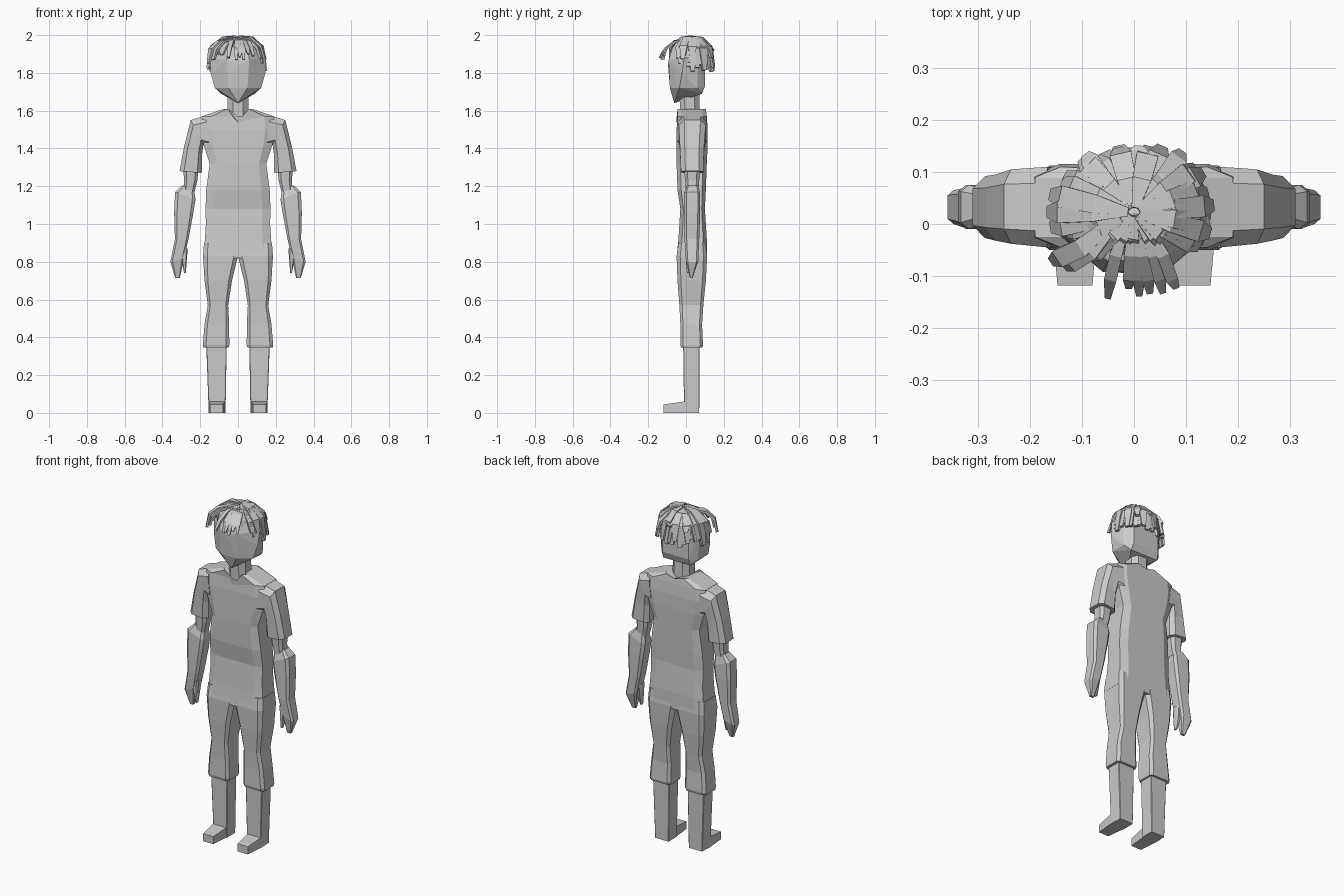
import bpy, bmesh, math, random
from mathutils import Vector

if "Cube" in bpy.data.objects:
    bpy.data.objects.remove(bpy.data.objects["Cube"])

random.seed(4)
grey = bpy.data.materials.new("plain_grey")
grey.diffuse_color = (0.6, 0.6, 0.6, 1)
grey.use_nodes = True
grey.node_tree.nodes["Principled BSDF"].inputs["Base Color"].default_value = grey.diffuse_color


def finish(name, bm, mirror=False):
    bmesh.ops.recalc_face_normals(bm, faces=bm.faces)
    me = bpy.data.meshes.new(name)
    bm.to_mesh(me)
    bm.free()
    me.materials.append(grey)
    ob = bpy.data.objects.new(name, me)
    bpy.context.collection.objects.link(ob)
    if mirror:
        ob.modifiers.new("mirror", 'MIRROR').use_mirror_merge = False
    return ob


def add_loft(bm, rings):
    loops = [[bm.verts.new(p) for p in r] for r in rings]
    n = len(loops[0])
    for a, b in zip(loops, loops[1:]):
        for i in range(n):
            j = (i + 1) % n
            bm.faces.new((a[i], a[j], b[j], b[i]))
    bm.faces.new(loops[0][::-1])
    bm.faces.new(loops[-1])
    return loops


def ring(outer, inner, y0, y1, c=0.2):
    """Bevelled rectangle between an outer and an inner (x, z) point."""
    shape = [(0, c), (0, 1 - c), (c, 1), (.5, 1), (1 - c, 1),
             (1, 1 - c), (1, c), (1 - c, 0), (.5, 0), (c, 0)]
    return [Vector((outer[0] + (inner[0] - outer[0]) * t,
                    y0 + (y1 - y0) * v,
                    outer[1] + (inner[1] - outer[1]) * t)) for t, v in shape]


def limb(name, sections, c=0.2):
    bm = bmesh.new()
    add_loft(bm, [ring(o, i, y0, y1, c) for o, i, y0, y1 in sections])
    return finish(name, bm, True)


def hull(name, pts):
    bm = bmesh.new()
    for p in pts:
        bm.verts.new(p)
    bmesh.ops.convex_hull(bm, input=bm.verts[:])
    return finish(name, bm)


# Torso: half width by height, with a V neckline on the last ring
bm = bmesh.new()
body = [(.82, .185, -.05, .11), (.92, .175, -.04, .11), (1.0, .17, -.035, .105),
        (1.08, .172, -.03, .10), (1.18, .168, -.045, .105), (1.32, .15, -.05, .11),
        (1.42, .182, -.05, .115), (1.5, .195, -.05, .115), (1.57, .19, -.045, .11),
        (1.61, .075, -.045, .105)]
loops = add_loft(bm, [ring((w, z), (-w, z), y0, y1, .13) for z, w, y0, y1 in body])
loops[-1][8].co.z = 1.54
loops[-1][8].co.y = -.052
loops[-1][3].co.z = 1.595
top = [f for f in bm.faces if len(f.verts) > 4 and f.calc_center_median().z > 1.5]
bmesh.ops.triangulate(bm, faces=top)
finish("torso", bm)

# Sleeves
limb("sleeve", [((.17, 1.575), (.15, 1.40), -.045, .11),
                ((.25, 1.55), (.183, 1.42), -.038, .105),
                ((.285, 1.41), (.19, 1.37), -.032, .095),
                ((.31, 1.28), (.192, 1.27), -.027, .092)])

# Upper arm stub, forearm with fingers, thumb
limb("upper_arm", [((.29, 1.29), (.21, 1.29), -.01, .075),
                   ((.285, 1.23), (.215, 1.23), -.005, .07),
                   ((.29, 1.17), (.23, 1.17), 0, .065)])
limb("forearm", [((.295, 1.205), (.235, 1.19), .005, .065),
                 ((.333, 1.17), (.225, 1.13), -.01, .075),
                 ((.338, 1.06), (.236, 1.06), -.01, .075),
                 ((.334, .92), (.262, .92), -.008, .07),
                 ((.358, .80), (.285, .82), 0, .065),
                 ((.332, .715), (.308, .715), .02, .035)], .15)
limb("thumb", [((.305, .87), (.266, .87), 0, .05),
               ((.296, .80), (.272, .80), 0, .04),
               ((.286, .74), (.276, .74), .005, .025)])

# Trouser legs
limb("trouser_leg", [((.18, .90), (.0, .90), -.04, .105),
                     ((.185, .83), (.0, .83), -.05, .112),
                     ((.177, .70), (.032, .70), -.045, .105),
                     ((.16, .57), (.052, .57), -.035, .092),
                     ((.177, .47), (.047, .47), -.03, .085),
                     ((.186, .36), (.046, .36), -.03, .09),
                     ((.184, .345), (.05, .345), -.026, .086)], .12)

# Shins and feet
limb("shin", [((.168, .36), (.06, .36), -.015, .072),
              ((.155, 0), (.066, 0), -.01, .07)], .03)
bm = bmesh.new()
add_loft(bm, [[(x0, y, 0), (x1, y, 0), (x1, y, h), (x0, y, h)] for x0, x1, y, h in
              [(.066, .157, .03, .065), (.07, .157, -.01, .06), (.08, .147, -.118, .045)]])
finish("foot", bm, True)

# Neck
bm = bmesh.new()
add_loft(bm, [ring((.055, z), (-.055, z), y0, y1, .25)
              for z, y0, y1 in [(1.53, -.03, .075), (1.72, -.035, .07)]])
finish("neck", bm)

# Head: pointed chin, flat face, square back
half = [(.05, -.085, 1.72), (.122, -.035, 1.72), (.09, .085, 1.69), (.06, -.092, 1.87),
        (.145, -.02, 1.80), (.15, -.01, 1.88), (.12, .06, 1.72), (.13, .06, 1.88),
        (.085, .10, 1.73), (.085, .10, 1.88), (.05, -.07, 1.94), (.10, .02, 1.945),
        (.05, .08, 1.94)]
hull("head", [(s * x, y, z) for x, y, z in half for s in (1, -1)] +
     [(0, -.062, 1.64), (0, -.095, 1.84), (0, .02, 1.97), (0, .03, 1.68)])


# Hair: bent, tapered locks radiating from the crown
def lock(bm, path, widths, thick):
    path = [Vector(p) for p in path]
    d = path[-1] - path[0]
    side = Vector((-d.y, d.x, 0)).normalized()
    rings = []
    for i, (p, w) in enumerate(zip(path, widths)):
        t = path[min(i + 1, len(path) - 1)] - path[max(i - 1, 0)]
        up = side.cross(t).normalized() * thick / 2
        if up.z < 0:
            up = -up
        quad = [p + side * w / 2 + up, p - side * w / 2 + up,
                p - side * w / 2 - up, p + side * w / 2 - up]
        rings.append([Vector((q.x, q.y, min(q.z, 2.0))) for q in quad])
    add_loft(bm, rings)


bm = bmesh.new()
count = 42
for k in range(count):
    a = 2 * math.pi * (k + random.uniform(-.3, .3)) / count
    ca, sa = math.cos(a), math.sin(a)
    ry = .115 if sa > 0 else .085
    r = random.uniform(.92, 1.08)
    drop = random.uniform(.0, .05) + (.02 if sa > 0 else -.03 * abs(sa))
    lift = random.uniform(-.006, .012)

    def at(f, z):
        return (ca * .142 * f, .022 + sa * ry * f, z)
    lock(bm, [at(.08, 1.98 + lift), at(.55, 1.975 + lift),
              at(.93 * r, 1.93 + lift), at(1.06 * r, 1.875 - drop)],
         [.014, .036, .042, .022], .014)
# Loose locks over the forehead
for x, reach, z in [(-.05, -.14, 1.88), (-.01, -.12, 1.87), (.01, -.135, 1.885),
                    (.03, -.13, 1.87), (.055, -.13, 1.90), (.08, -.12, 1.89)]:
    lock(bm, [(x * .3, 0, 1.98), (x * .7, -.06, 1.965), (x * .9, -.105, 1.93), (x, reach, z)],
         [.014, .024, .024, .012], .01)
# Tufts at the back and on one temple
for x, y, z in [(-.09, .13, 1.90), (-.03, .14, 1.87), (.01, .148, 1.92), (.09, .135, 1.88),
                (-.155, -.07, 1.85), (-.13, -.08, 1.87)]:
    lock(bm, [(x * .2, .02 + y * .1, 1.985), (x * .65, y * .65, 1.965),
              (x * .92, y * .92, 1.925), (x, y, z)], [.016, .036, .036, .018], .014)
finish("hair", bm)
